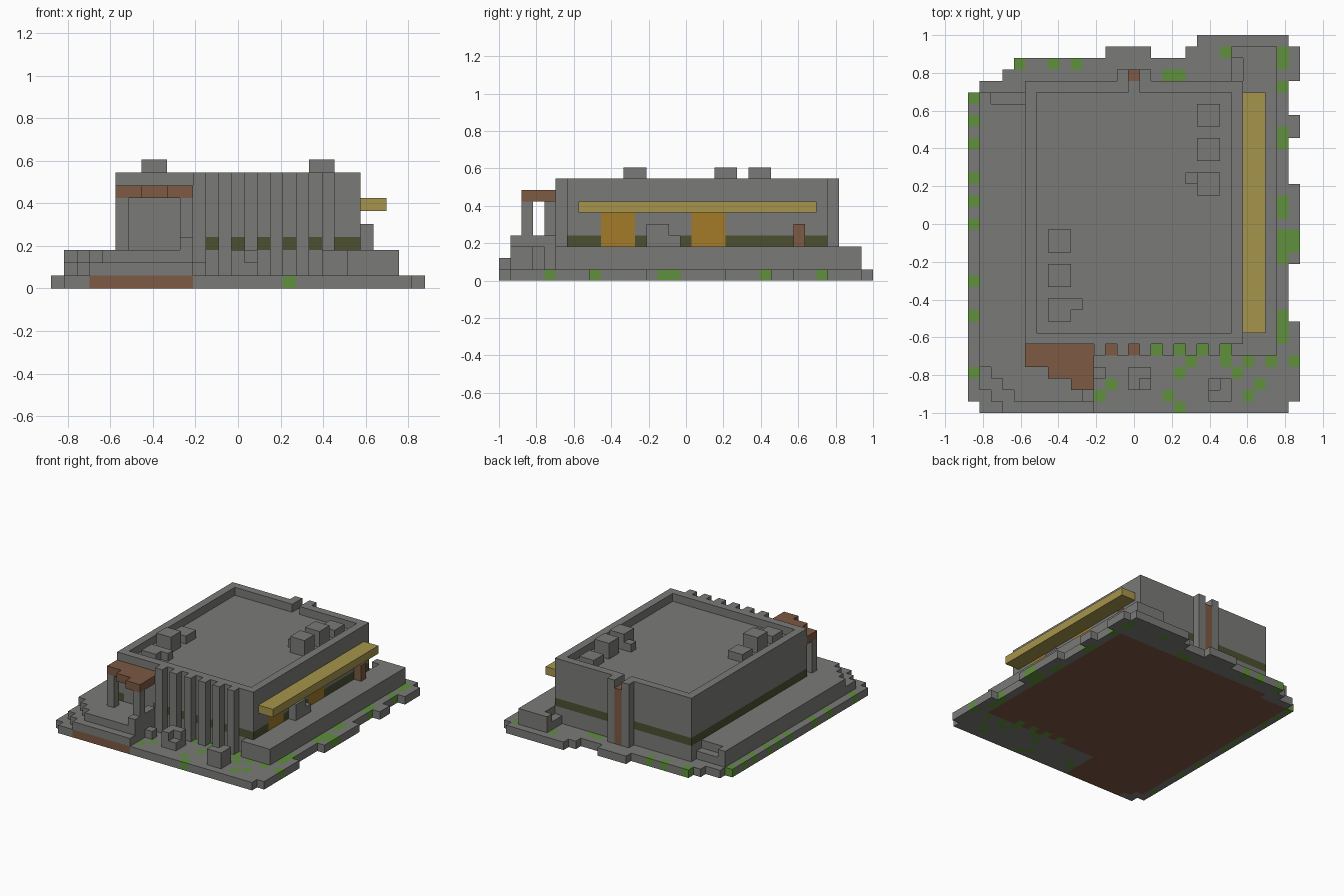
import bpy
import bmesh
from mathutils import Vector

cube = bpy.data.objects.get("Cube")
if cube:
    bpy.data.objects.remove(cube, do_unlink=True)

U = 2 / 33                       # block size
ORIGIN = Vector((14.5, 16.5, 0))  # block grid centre


def material(name, colour):
    m = bpy.data.materials.new(name)
    m.use_nodes = True
    m.diffuse_color = (*colour, 1)
    m.node_tree.nodes["Principled BSDF"].inputs["Base Color"].default_value = (*colour, 1)
    return m


STONE = material("grey_stone", (0.195, 0.195, 0.19))
EARTH = material("brown_rust", (0.205, 0.1, 0.056))
MOSS = material("green_moss", (0.115, 0.28, 0.045))
BAND = material("dark_olive", (0.072, 0.08, 0.03))
AMBER = material("amber_glass", (0.37, 0.195, 0.022))
YELLOW = material("pale_yellow", (0.38, 0.3, 0.07))


def fill(cells, x0, x1, y0, y1, z0, z1, mat=STONE):
    """Set a box of blocks to a material, or carve it out with None."""
    for x in range(x0, x1):
        for y in range(y0, y1):
            for z in range(z0, z1):
                if mat:
                    cells[x, y, z] = mat
                else:
                    cells.pop((x, y, z), None)


def build(name, cells):
    """Mesh the outer faces of a set of blocks."""
    mats = list(dict.fromkeys(cells.values()))
    bm = bmesh.new()
    verts = {}

    def vert(p):
        key = tuple(round(c) for c in p)
        if key not in verts:
            verts[key] = bm.verts.new((Vector(key) - ORIGIN) * U)
        return verts[key]

    for cell, mat in cells.items():
        for axis in range(3):
            for side in (0, 1):
                near = list(cell)
                near[axis] += 2 * side - 1
                if tuple(near) in cells:
                    continue
                a, b = Vector((0, 0, 0)), Vector((0, 0, 0))
                a[(axis + 1) % 3] = b[(axis + 2) % 3] = 1
                p = Vector(cell)
                p[axis] += side
                ring = [p, p + a, p + a + b, p + b]
                face = bm.faces.new([vert(q) for q in (ring if side else ring[::-1])])
                face.material_index = mats.index(mat)
    mesh = bpy.data.meshes.new(name)
    bm.to_mesh(mesh)
    bm.free()
    for m in mats:
        mesh.materials.append(m)
    bpy.context.collection.objects.link(bpy.data.objects.new(name, mesh))


def part(name, *boxes, mat=STONE):
    cells = {}
    for box in boxes:
        fill(cells, *box[:6], box[6] if len(box) > 6 else mat)
    build(name, cells)


# Ragged ground slab: stone rim, earth under the building, moss patches
ground = {}
for x0, x1, y0, y1 in ((0, 1, 1, 28), (1, 28, 0, 29), (3, 28, 29, 30), (4, 28, 30, 31),
                       (12, 16, 31, 32), (19, 28, 31, 32), (20, 28, 32, 33),
                       (28, 29, 29, 32), (28, 29, 24, 26), (28, 29, 13, 20), (28, 29, 1, 8)):
    fill(ground, x0, x1, y0, y1, 0, 1)
for x0, x1, y0, y1 in ((3, 11, 0, 5), (2, 3, 1, 5), (1, 2, 2, 5), (1, 5, 5, 28),
                       (5, 24, 5, 29), (23, 27, 5, 29)):
    fill(ground, x0, x1, y0, y1, 0, 1, EARTH)
moss = {0: (3, 8, 11, 16, 18, 20, 23, 25, 27), 4: (30,), 7: (30,), 9: (30,),
        11: (1,), 12: (2,), 16: (5,), 17: (1, 29), 18: (0, 3, 5, 29), 19: (4,),
        20: (5,), 22: (4, 5, 31), 23: (3,), 24: (1, 4), 25: (2,), 26: (4,),
        27: (6, 7, 8, 13, 14, 15, 17, 18, 23, 24, 28, 30, 31), 28: (4, 14, 15)}
for x, rows in moss.items():
    for y in rows:
        ground[x, y, 0] = MOSS
build("ground_slab", ground)

# Main hall: recessed roof, drain notch, dark band, side windows
hall = {}
fill(hall, 5, 24, 6, 29, 1, 9)
fill(hall, 5, 24, 6, 29, 3, 4, BAND)
fill(hall, 6, 10, 6, 7, 3, 4, STONE)
fill(hall, 6, 23, 7, 28, 8, 9, None)
fill(hall, 14, 15, 28, 29, 8, 9, None)
for y in (9, 17):
    fill(hall, 23, 24, y, y + 3, 3, 6, AMBER)
build("main_hall", hall)

# Vertical fins across the front
part("front_fins", *[(x, x + 1, 5, 6, 1, 9) for x in range(11, 22, 2)])

# Stepped entrance platform and left walkway
steps = {}
for i in range(4):
    fill(steps, i + 1, 11, max(2 - i, 0), 6, 1, 2)
    fill(steps, i + 1, 11, 4 - i, 6, 1, 3)
fill(steps, 1, 5, 6, 28, 1, 3)
fill(steps, 2, 5, 27, 28, 2, 3, None)
build("entrance_platform", steps)
part("entrance_rail", (10, 11, 1, 2, 3, 4), (10, 11, 3, 5, 3, 4))
part("entrance_side_step", (11, 12, 3, 4, 1, 2))

# Canopy on two posts
part("canopy_posts", (5, 6, 4, 5, 3, 7), (10, 11, 2, 3, 3, 7))
part("canopy", *[(5 + 2 * i, 7 + 2 * i, 4 - i, 6, 7, 8) for i in range(3)], mat=EARTH)

# Right terrace with a low notch at the back
part("right_terrace", (23, 24, 5, 6, 1, 3), (24, 27, 5, 32, 1, 3),
     (23, 24, 29, 31, 1, 2), (23, 24, 31, 32, 1, 3))
part("terrace_bench", (24, 25, 13, 15, 3, 5), (24, 25, 15, 16, 3, 4))
part("terrace_barrel", (24, 25, 26, 27, 3, 5), mat=EARTH)

# Long awning over the side windows
part("side_awning", (24, 26, 7, 28, 6, 7), mat=YELLOW)

# Rubble blocks on the forecourt
part("forecourt_block_left", (14, 16, 2, 4, 1, 3), (15, 16, 2, 3, 2, 3, None))
part("forecourt_block_right", (21, 23, 1, 3, 1, 3), (21, 22, 2, 3, 2, 3, None))

# Drain pipe between two columns at the back
part("drain_columns", (13, 14, 29, 30, 1, 9), (15, 16, 29, 30, 1, 9))
part("drain_pipe", (14, 15, 29, 30, 1, 8), mat=EARTH)

# Rooftop units
part("roof_units_right", (20, 22, 25, 27, 8, 9), (20, 22, 22, 24, 8, 10),
     (20, 22, 19, 21, 8, 10), (19, 20, 20, 21, 8, 9))
part("roof_units_left", (7, 9, 14, 16, 8, 9), (7, 9, 11, 13, 8, 10),
     (7, 9, 8, 10, 8, 9), (9, 10, 9, 10, 8, 9))
